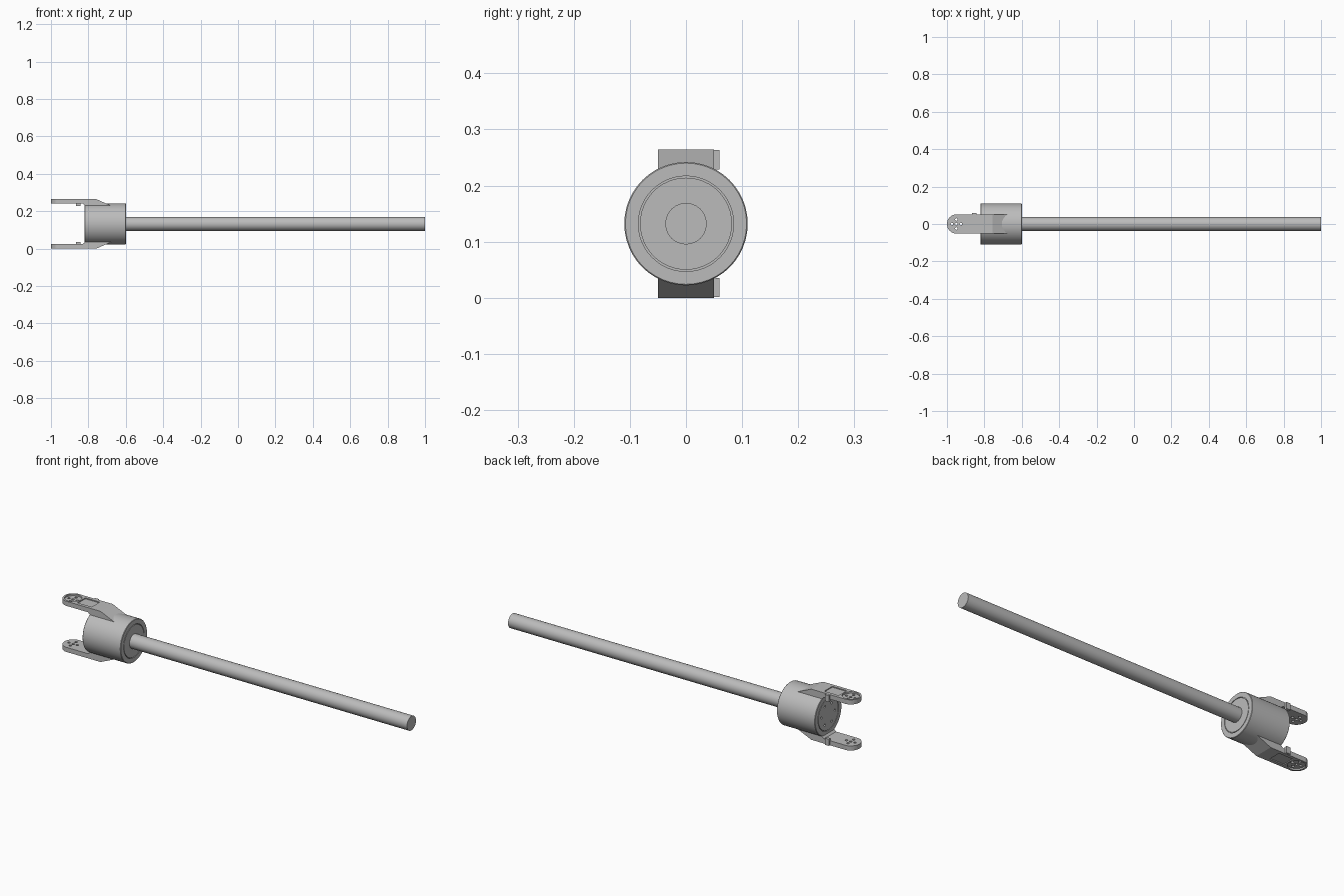
import bpy, bmesh, math
from mathutils import Matrix, Vector

cube = bpy.data.objects.get("Cube")
if cube:
    bpy.data.objects.remove(cube)

AXIS_Z = 0.132
TIP_X = -0.95

grey = bpy.data.materials.new("machined grey")
grey.use_nodes = True
grey.diffuse_color = (0.5, 0.5, 0.5, 1)
grey.node_tree.nodes["Principled BSDF"].inputs["Base Color"].default_value = (0.5, 0.5, 0.5, 1)


def make(name, bm):
    """Turn a bmesh drawn around the shaft axis into an object."""
    bmesh.ops.remove_doubles(bm, verts=bm.verts, dist=1e-5)
    bmesh.ops.recalc_face_normals(bm, faces=bm.faces)
    mesh = bpy.data.meshes.new(name)
    bm.to_mesh(mesh)
    bm.free()
    mesh.materials.append(grey)
    obj = bpy.data.objects.new(name, mesh)
    obj.location.z = AXIS_Z
    bpy.context.collection.objects.link(obj)
    return obj


def lathe(name, profile, steps):
    """Spin (x, radius) points around the x axis."""
    bm = bmesh.new()
    verts = [bm.verts.new((x, 0, r)) for x, r in profile]
    edges = [bm.edges.new(pair) for pair in zip(verts, verts[1:])]
    bmesh.ops.spin(bm, geom=verts + edges, axis=(1, 0, 0), cent=(0, 0, 0),
                   angle=math.tau, steps=steps, use_duplicate=False)
    return make(name, bm)


def prism(name, points, offset):
    """Extrude a flat outline along an offset."""
    bm = bmesh.new()
    near = [bm.verts.new(p) for p in points]
    far = [bm.verts.new(Vector(p) + Vector(offset)) for p in points]
    bm.faces.new(near)
    bm.faces.new(far)
    for i in range(len(points)):
        bm.faces.new((near[i - 1], near[i], far[i], far[i - 1]))
    return make(name, bm)


def add_box(bm, x, y, z):
    """Add a box from three (low, high) ranges."""
    mid = Vector([(a + b) / 2 for a, b in (x, y, z)])
    size = Vector([b - a for a, b in (x, y, z)])
    bmesh.ops.create_cube(bm, size=1, matrix=Matrix.Translation(mid) @ Matrix.Diagonal(size).to_4x4())


def add_drum(bm, centre, radius, depth, sides, rot=Matrix()):
    bmesh.ops.create_cone(bm, cap_ends=True, segments=sides, radius1=radius, radius2=radius,
                          depth=depth, matrix=Matrix.Translation(centre) @ rot)


def boolean(obj, tool, operation):
    mod = obj.modifiers.new(tool.name, "BOOLEAN")
    mod.object, mod.operation, mod.solver = tool, operation, "EXACT"
    tool.hide_render = True
    tool.hide_set(True)


def smooth(obj):
    bpy.ops.object.select_all(action="DESELECT")
    obj.select_set(True)
    bpy.context.view_layer.objects.active = obj
    bpy.ops.object.shade_smooth_by_angle(angle=math.radians(30))


# Rod
rod = lathe("rod", [(-0.61, 0), (-0.61, 0.037), (1, 0.037), (1, 0)], 24)
smooth(rod)

# Round housing with a thin groove on each end face
housing = lathe("housing", [
    (-0.82, 0), (-0.82, 0.082), (-0.815, 0.082), (-0.815, 0.085), (-0.82, 0.085),
    (-0.82, 0.108), (-0.818, 0.11), (-0.602, 0.11), (-0.6, 0.108),
    (-0.6, 0.085), (-0.605, 0.085), (-0.605, 0.082), (-0.6, 0.082), (-0.6, 0)], 48)
smooth(housing)

# Shallow screw holes in the open end of the housing
bm = bmesh.new()
for i in range(6):
    a = math.tau * i / 6
    add_drum(bm, (-0.82, 0.055 * math.cos(a), 0.055 * math.sin(a)), 0.006, 0.02, 12,
             Matrix.Rotation(math.pi / 2, 4, "Y"))
boolean(housing, make("screw_hole_cutter", bm), "DIFFERENCE")

# Fork prong: side profile with a sloping root, rounded at the tip
side = [(-1.01, 0.108), (-0.83, 0.108), (-0.81, 0.09), (-0.68, 0.09),
        (-0.68, 0.098), (-0.757, 0.132), (-1.01, 0.132)]
prongs = prism("fork_prongs", [(x, -0.05, z) for x, z in side], (0, 0.1, 0))
arc = [math.pi / 2 + math.pi * i / 20 for i in range(21)]
outline = [(TIP_X + 0.05 * math.cos(a), 0.051 * math.sin(a), 0.05) for a in arc]
outline += [(-0.65, -0.051, 0.05), (-0.65, 0.051, 0.05)]
boolean(prongs, prism("prong_outline_cutter", outline, (0, 0, 0.12)), "INTERSECT")

# Round seat and rectangular pocket on the outer face
bm = bmesh.new()
add_drum(bm, (TIP_X, 0, 0.137), 0.041, 0.026, 32)
add_box(bm, (-0.903, -0.82), (-0.033, 0.033), (0.127, 0.15))
boolean(prongs, make("seat_cutter", bm), "DIFFERENCE")

# Bolt holes through the tip
bm = bmesh.new()
add_drum(bm, (TIP_X, 0, 0.12), 0.007, 0.1, 12)
for dx, dy in ((1, 0), (-1, 0), (0, 1), (0, -1)):
    add_drum(bm, (TIP_X + 0.024 * dx, 0.024 * dy, 0.12), 0.007, 0.1, 12)
boolean(prongs, make("bolt_hole_cutter", bm), "DIFFERENCE")

# Side tabs on the prongs
bm = bmesh.new()
add_box(bm, (-0.865, -0.842), (0.045, 0.06), (0.097, 0.131))
tabs = make("prong_tabs", bm)

# Mirror both to the lower side
for obj in (prongs, tabs):
    mirror = obj.modifiers.new("mirror", "MIRROR")
    mirror.use_axis = (False, False, True)
    mirror.use_mirror_merge = False
